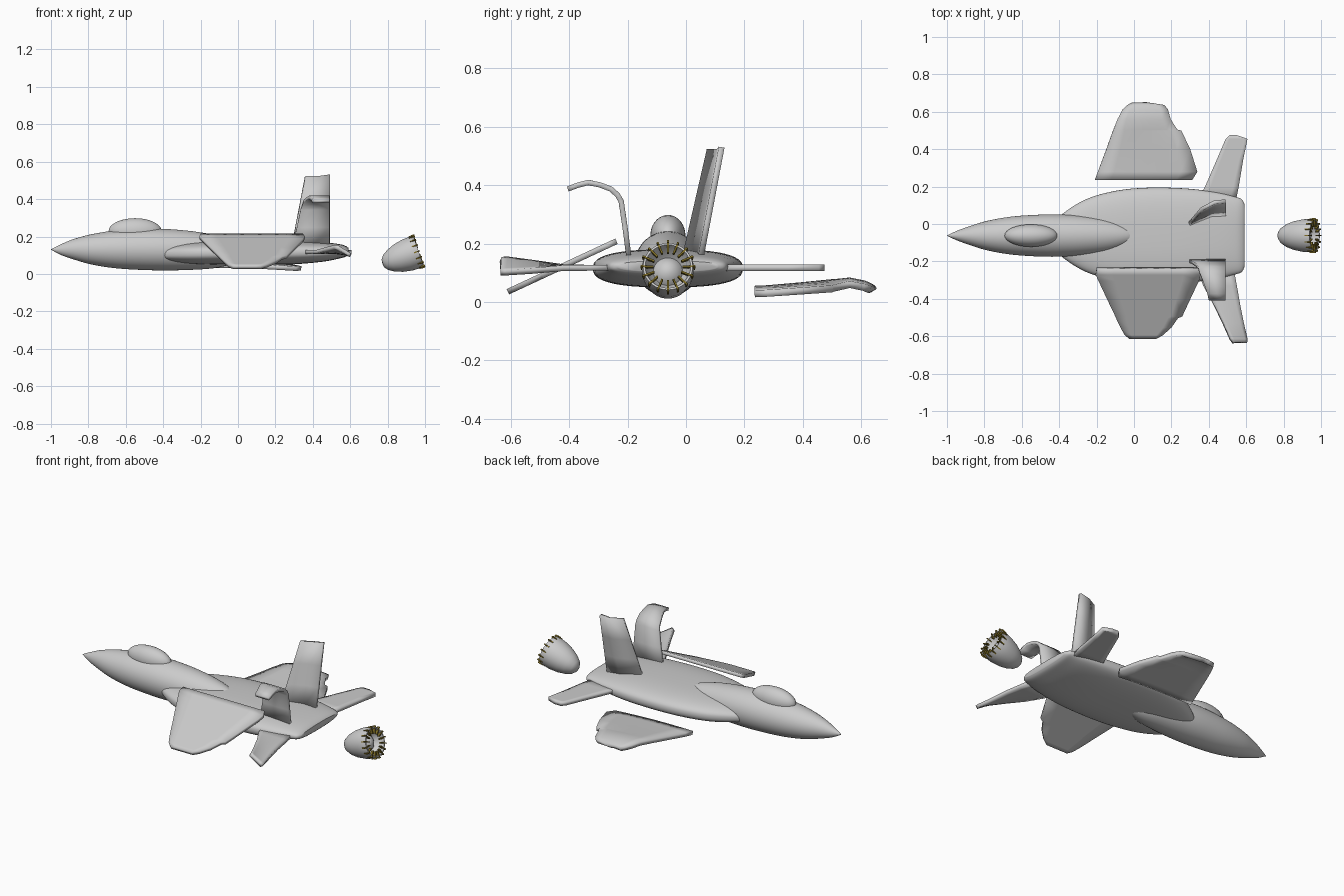
import bpy, bmesh, math
from mathutils import Vector, Matrix

if "Cube" in bpy.data.objects:
    bpy.data.objects.remove(bpy.data.objects["Cube"])

CY = -0.062  # centreline of the fuselage


def finish(name, bm, angle=35, mat=None):
    bmesh.ops.recalc_face_normals(bm, faces=bm.faces)
    me = bpy.data.meshes.new(name)
    bm.to_mesh(me)
    bm.free()
    ob = bpy.data.objects.new(name, me)
    bpy.context.collection.objects.link(ob)
    if mat:
        me.materials.append(mat)
    bpy.ops.object.select_all(action='DESELECT')
    ob.select_set(True)
    bpy.context.view_layer.objects.active = ob
    bpy.ops.object.shade_smooth_by_angle(angle=math.radians(angle))
    return ob


def interp(rows, sub=4):
    """Catmull-Rom resampling of section rows."""
    out = []
    for i in range(len(rows) - 1):
        p = [rows[max(0, min(len(rows) - 1, i + k))] for k in (-1, 0, 1, 2)]
        for s in range(sub):
            t = s / sub
            out.append([0.5 * (2 * b + (c - a) * t + (2 * a - 5 * b + 4 * c - d) * t * t
                               + (3 * b - a - 3 * c + d) * t ** 3) for a, b, c, d in zip(*p)])
    return out + [list(rows[-1])]


def loft(name, rows, power=2.0, n=48):
    """Rows are x, half width, bottom z, top z; sections are superellipses."""
    bm = bmesh.new()
    rings = []
    for x, w, z0, z1 in interp(rows):
        ring = []
        for k in range(n):
            a = 2 * math.pi * k / n
            c, s = math.cos(a), math.sin(a)
            ring.append(bm.verts.new((x, CY + w * math.copysign(abs(c) ** (2 / power), c),
                                      (z0 + z1) / 2 + (z1 - z0) / 2 * math.copysign(abs(s) ** (2 / power), s))))
        rings.append(ring)
    for a, b in zip(rings, rings[1:]):
        for k in range(n):
            bm.faces.new((a[k], a[(k + 1) % n], b[(k + 1) % n], b[k]))
    bm.faces.new(rings[0])
    bm.faces.new(rings[-1])
    return finish(name, bm, 50)


def panel(name, rows, thick):
    """Thick sheet through rows of points running from leading to trailing edge."""
    bm = bmesh.new()
    grid = [[bm.verts.new(p) for p in r] for r in rows]
    for a, b in zip(grid, grid[1:]):
        for k in range(len(a) - 1):
            bm.faces.new((a[k], a[k + 1], b[k + 1], b[k]))
    ob = finish(name, bm, 30)
    m = ob.modifiers.new("thickness", 'SOLIDIFY')
    m.thickness, m.offset, m.use_even_offset = thick, 0, True
    return ob


# Forward fuselage with pointed nose
loft("forward_fuselage", [
    (-1.0, .001, .13, .132), (-.95, .024, .103, .157), (-.88, .05, .078, .186), (-.78, .08, .05, .213),
    (-.65, .102, .03, .233), (-.5, .112, .021, .242), (-.38, .112, .019, .24), (-.25, .104, .022, .229),
    (-.12, .086, .032, .208), (-.02, .05, .06, .178), (.05, .002, .11, .13)])

# Wide flat rear body
loft("rear_body", [
    (-.42, .075, .085, .13), (-.39, .11, .07, .142), (-.3, .172, .058, .16), (-.2, .215, .052, .17),
    (-.05, .247, .05, .178), (.12, .257, .05, .18), (.3, .25, .052, .178), (.45, .23, .065, .17),
    (.54, .208, .082, .16), (.575, .195, .092, .15), (.59, .17, .105, .14)], power=2.6)

# Canopy bubble
bm = bmesh.new()
bmesh.ops.create_uvsphere(bm, u_segments=32, v_segments=18, radius=1,
                          matrix=Matrix.Translation((-.55, CY, .228)) @ Matrix.Diagonal((.142, .06, .07, 1)))
finish("canopy", bm, 60)

# Detached far wing, lying low with a drooping tip: y, lead x, lead z, trail x, trail z
far = [(.235, -.21, .043, .31, .028), (.28, -.193, .045, .338, .03), (.4, -.148, .056, .3, .038),
       (.5, -.112, .066, .252, .045), (.505, -.11, .066, .23, .047), (.56, -.088, .07, .195, .06),
       (.61, -.06, .06, .18, .05), (.63, -.035, .05, .16, .042), (.642, -.01, .04, .06, .038)]


def chord(y, x0, z0, x1, z1, n=6, bulge=.006):
    return [(x0 + (x1 - x0) * k / n, y, z0 + (z1 - z0) * k / n + bulge * math.sin(math.pi * k / n))
            for k in range(n + 1)]


panel("far_wing", [chord(*r) for r in far], .024)

# Near wing, tilted steeply downward: y, lead x, trail x
near = [(-.238, -.2, .345), (-.268, -.205, .357), (-.3, -.19, .347), (-.4, -.143, .3), (-.49, -.1, .258),
        (-.5, -.096, .235), (-.55, -.072, .2), (-.59, -.05, .155), (-.61, -.025, .12)]
panel("near_wing", [chord(y, a, .207 + (y + .24) * .465, b, .207 + (y + .24) * .465, bulge=0)
                    for y, a, b in near], .02)

# Tailplanes; the near one has a twisted tip
panel("far_tailplane", [chord(*r, bulge=0) for r in [
    (.1, .33, .117, .54, .117), (.2, .38, .117, .56, .117), (.35, .445, .117, .585, .117),
    (.455, .49, .117, .607, .117), (.475, .51, .117, .55, .117)]], .022)
panel("near_tailplane", [chord(*r, bulge=0) for r in [
    (-.22, .33, .117, .53, .117), (-.33, .37, .117, .55, .117), (-.42, .42, .119, .565, .116),
    (-.53, .475, .135, .585, .106), (-.615, .515, .147, .603, .1), (-.635, .53, .146, .6, .1)]], .02)

# Upright fin, leaning outward with a kink along the chord
base = [(.29, -.005, .15), (.41, .045, .15), (.49, .05, .15)]
tip = [(.362, .08, .522), (.43, .116, .522), (.49, .122, .53)]
panel("upright_fin", [[tuple(Vector(a).lerp(Vector(b), t)) for a, b in zip(base, tip)]
                      for t in (0, .33, .66, 1)], .02)

# Fin folded over outward: y, z, leading x
panel("bent_fin", [[(x, y, z), ((x + .49) / 2, y, z), (.49, y, z)] for y, z, x in [
    (-.195, .15, .29), (-.208, .25, .315), (-.222, .345, .335), (-.235, .367, .343), (-.258, .387, .35),
    (-.295, .401, .365), (-.335, .409, .38), (-.37, .4, .392), (-.405, .387, .4)]], .018)

# Detached engine pod: hollow cup turned about a tilted axis
axis = Matrix.Translation((.772, CY, .055)) @ Matrix.Rotation(math.radians(-19), 4, 'Y')
bm = bmesh.new()
prof = [(0, 0), (.003, .022), (.018, .042), (.05, .062), (.09, .077), (.14, .087), (.185, .089), (.205, .085),
        (.205, .078), (.17, .066), (.15, .05), (.165, .04), (.18, .02), (.184, 0)]
vs = [bm.verts.new((x, 0, r)) for x, r in prof]
es = [bm.edges.new(p) for p in zip(vs, vs[1:])]
bmesh.ops.spin(bm, geom=vs + es, cent=(0, 0, 0), axis=(1, 0, 0), angle=2 * math.pi, steps=40)
bmesh.ops.remove_doubles(bm, verts=bm.verts, dist=1e-4)
bm.transform(axis)
finish("engine_pod", bm, 50)

# Ring of nozzle vanes around the rim
gold = bpy.data.materials.new("vane_gold")
gold.diffuse_color = (.22, .16, .02, 1)
gold.use_nodes = True
gold.node_tree.nodes["Principled BSDF"].inputs["Base Color"].default_value = gold.diffuse_color
bm = bmesh.new()
for k in range(16):
    turn = Matrix.Rotation(2 * math.pi * k / 16, 4, 'X')
    for x, r, lx, lr in ((.2, .072, .016, .044), (.195, .088, .034, .008)):
        bmesh.ops.create_cube(bm, size=1, matrix=axis @ turn @ Matrix.Translation((x, 0, r))
                              @ Matrix.Diagonal((lx, .006, lr, 1)))
finish("nozzle_vanes", bm, 30, gold)
